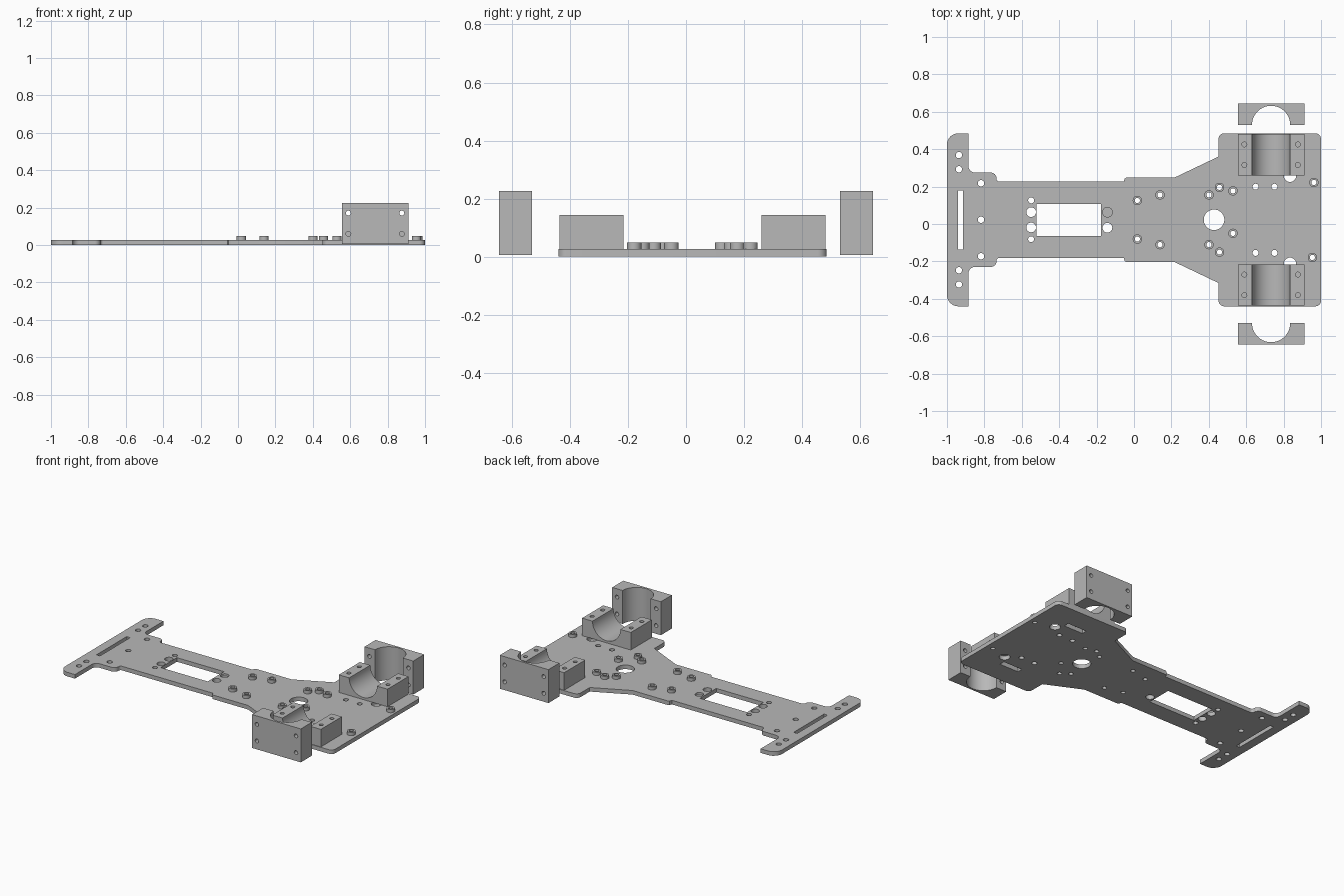
import bpy, bmesh, math
from mathutils import Vector, Matrix

if "Cube" in bpy.data.objects:
    bpy.data.objects.remove(bpy.data.objects["Cube"])

MID = 0.0225        # centre line of the plate in y
THICK = 0.027       # plate thickness
BORE_X = 0.733      # centre of the motor clamps
BORE_R = 0.102
CLAMP_HALF = 0.178

grey = bpy.data.materials.new("light_grey")
grey.use_nodes = True
grey.diffuse_color = (0.48, 0.48, 0.48, 1)
grey.node_tree.nodes["Principled BSDF"].inputs["Base Color"].default_value = (0.48, 0.48, 0.48, 1)


def make_object(name, bm):
    bmesh.ops.recalc_face_normals(bm, faces=bm.faces)
    mesh = bpy.data.meshes.new(name)
    bm.to_mesh(mesh)
    bm.free()
    mesh.materials.append(grey)
    obj = bpy.data.objects.new(name, mesh)
    bpy.context.collection.objects.link(obj)
    return obj


def add_prism(bm, points, low, high, place=lambda a, b, c: (a, b, c)):
    """Extrude a flat outline from low to high."""
    bottom = [bm.verts.new(place(a, b, low)) for a, b in points]
    top = [bm.verts.new(place(a, b, high)) for a, b in points]
    bm.faces.new(bottom)
    bm.faces.new(top)
    n = len(points)
    for i in range(n):
        j = (i + 1) % n
        bm.faces.new((bottom[i], bottom[j], top[j], top[i]))


def circle(x, y, r, n=24, start=0.0, sweep=math.tau):
    steps = n if sweep == math.tau else n - 1
    return [(x + r * math.cos(start + sweep * i / steps),
             y + r * math.sin(start + sweep * i / steps)) for i in range(n)]


def rect(x0, x1, y0, y1):
    return [(x0, y0), (x1, y0), (x1, y1), (x0, y1)]


def rounded(corners, steps=7):
    """Replace each (x, y, radius) corner by an arc."""
    out = []
    for i, (x, y, r) in enumerate(corners):
        p = Vector((x, y))
        if r == 0:
            out.append((x, y))
            continue
        u = (Vector(corners[i - 1][:2]) - p).normalized()
        v = (Vector(corners[(i + 1) % len(corners)][:2]) - p).normalized()
        half = u.angle(v) / 2
        centre = p + (u + v).normalized() * (r / math.sin(half))
        a = p + u * (r / math.tan(half)) - centre
        b = p + v * (r / math.tan(half)) - centre
        for k in range(steps):
            out.append(tuple(centre + a.lerp(b, k / (steps - 1)).normalized() * r))
    return out


def cut(obj, bm):
    """Subtract the cutter and drop it."""
    cutter = make_object("cutter", bm)
    cutter.hide_render = True
    mod = obj.modifiers.new("holes", 'BOOLEAN')
    mod.operation = 'DIFFERENCE'
    mod.solver = 'EXACT'
    mod.object = cutter
    bpy.context.view_layer.objects.active = obj
    bpy.ops.object.modifier_apply(modifier=mod.name)
    bpy.data.objects.remove(cutter)


def smooth(obj):
    bpy.ops.object.select_all(action='DESELECT')
    obj.select_set(True)
    bpy.context.view_layer.objects.active = obj
    bpy.ops.object.shade_smooth_by_angle(angle=math.radians(30))


# Chassis plate: half outline (x, half width, corner radius), mirrored across the centre line
half_outline = [
    (-1, 0.4625, 0.06), (-0.885, 0.4625, 0), (-0.885, 0.252, 0.035),
    (-0.735, 0.252, 0.03), (-0.735, 0.2045, 0.014), (-0.055, 0.2045, 0),
    (-0.05, 0.22, 0), (-0.04, 0.226, 0), (0.217, 0.226, 0),
    (0.452, 0.338, 0), (0.452, 0.4625, 0.03), (1, 0.4625, 0.03)]
outline = [(x, MID + h, r) for x, h, r in half_outline]
outline += [(x, MID - h, r) for x, h, r in reversed(half_outline)]
bm = bmesh.new()
add_prism(bm, rounded(outline), 0, THICK)
plate = make_object("chassis_plate", bm)

# Raised collars: x, offset from the centre line
collars = [(0.018, 0.103), (0.139, 0.133), (0.401, 0.133), (0.457, 0.173)]
collar_spots = [(x, MID + s * d) for x, d in collars for s in (-1, 1)]
collar_spots += [(0.529, 0.177), (0.529, -0.05), (0.962, 0.222), (0.954, -0.179)]

# Holes in the plate: x, offset, radius, on both sides of the centre line
paired = [(-0.936, 0.346, 0.017), (-0.936, 0.27, 0.017), (-0.818, 0.195, 0.017),
          (-0.55, 0.104, 0.016), (-0.55, 0.041, 0.026), (0.65, 0.177, 0.016),
          (0.751, 0.177, 0.016), (0.834, 0.235, 0.033)]
holes = [(x, MID + s * d, r) for x, d, r in paired for s in (-1, 1)]
holes += [(x, y, 0.014) for x, y in collar_spots]
holes += [(-0.818, MID, 0.017), (-0.142, -0.02, 0.026)]
bm = bmesh.new()
for x, y, r in holes:
    add_prism(bm, circle(x, y, r), -0.05, 0.1)
add_prism(bm, circle(0.428, MID, 0.055, 40), -0.05, 0.1)
add_prism(bm, circle(-0.142, 0.063, 0.026), 0.012, 0.1)      # blind hole
add_prism(bm, rect(-0.522, -0.177, -0.064, 0.107), -0.05, 0.1)  # servo window
add_prism(bm, rect(-0.94, -0.914, -0.137, 0.18), -0.05, 0.1)    # long slot
for s in (-1, 1):                                               # strap slots under the clamps
    y = MID + s * 0.3
    add_prism(bm, rect(0.66, 0.8, y - 0.018, y + 0.018), -0.05, 0.1)
cut(plate, bm)
smooth(plate)

for x, y in collar_spots:
    bm = bmesh.new()
    outer, inner = circle(x, y, 0.025), circle(x, y, 0.014)
    rings = [[bm.verts.new((a, b, z)) for a, b in pts]
             for pts, z in ((outer, THICK), (outer, 0.048), (inner, 0.048), (inner, THICK))]
    for k in range(4):
        lower, upper = rings[k], rings[(k + 1) % 4]
        for i in range(len(lower)):
            j = (i + 1) % len(lower)
            bm.faces.new((lower[i], lower[j], upper[j], upper[i]))
    smooth(make_object("collar", bm))


# Profile shared by clamp bases and caps: a bar with a half-round channel in its top edge
def channel_profile(back, front):
    arc = circle(BORE_X, front, BORE_R, 33, math.pi, math.pi)
    x0, x1 = BORE_X - CLAMP_HALF, BORE_X + CLAMP_HALF
    return [(x0, back), (x1, back), (x1, front)] + arc[::-1] + [(x0, front)]


screw_x = (BORE_X - 0.143, BORE_X + 0.143)
for side, s in (("left", 1), ("right", -1)):
    # Lower clamp half, standing on the plate
    y_mid = MID + s * 0.348
    bm = bmesh.new()
    add_prism(bm, channel_profile(THICK, 0.143), y_mid - 0.11, y_mid + 0.11,
              lambda a, b, c: (a, c, b))
    base = make_object("clamp_base_" + ("back" if s > 0 else "front"), bm)
    bm = bmesh.new()
    for x in screw_x:
        for d in (-0.055, 0.055):
            add_prism(bm, circle(x, y_mid + d, 0.013), 0.06, 0.2)
    cut(base, bm)
    smooth(base)

    # Loose clamp cap, lying on its end beside the plate
    bm = bmesh.new()
    add_prism(bm, channel_profile(s * 0.645, s * 0.53) if s < 0 else
              [(x, -y) for x, y in channel_profile(-0.645, -0.53)], 0.005, 0.226)
    cap = make_object("clamp_cap_" + ("back" if s > 0 else "front"), bm)
    bm = bmesh.new()
    for x in screw_x:
        for z in (0.06, 0.171):
            add_prism(bm, circle(x, z, 0.013), s * 0.45, s * 0.75,
                      lambda a, b, c: (a, c, b))
    cut(cap, bm)
    smooth(cap)
